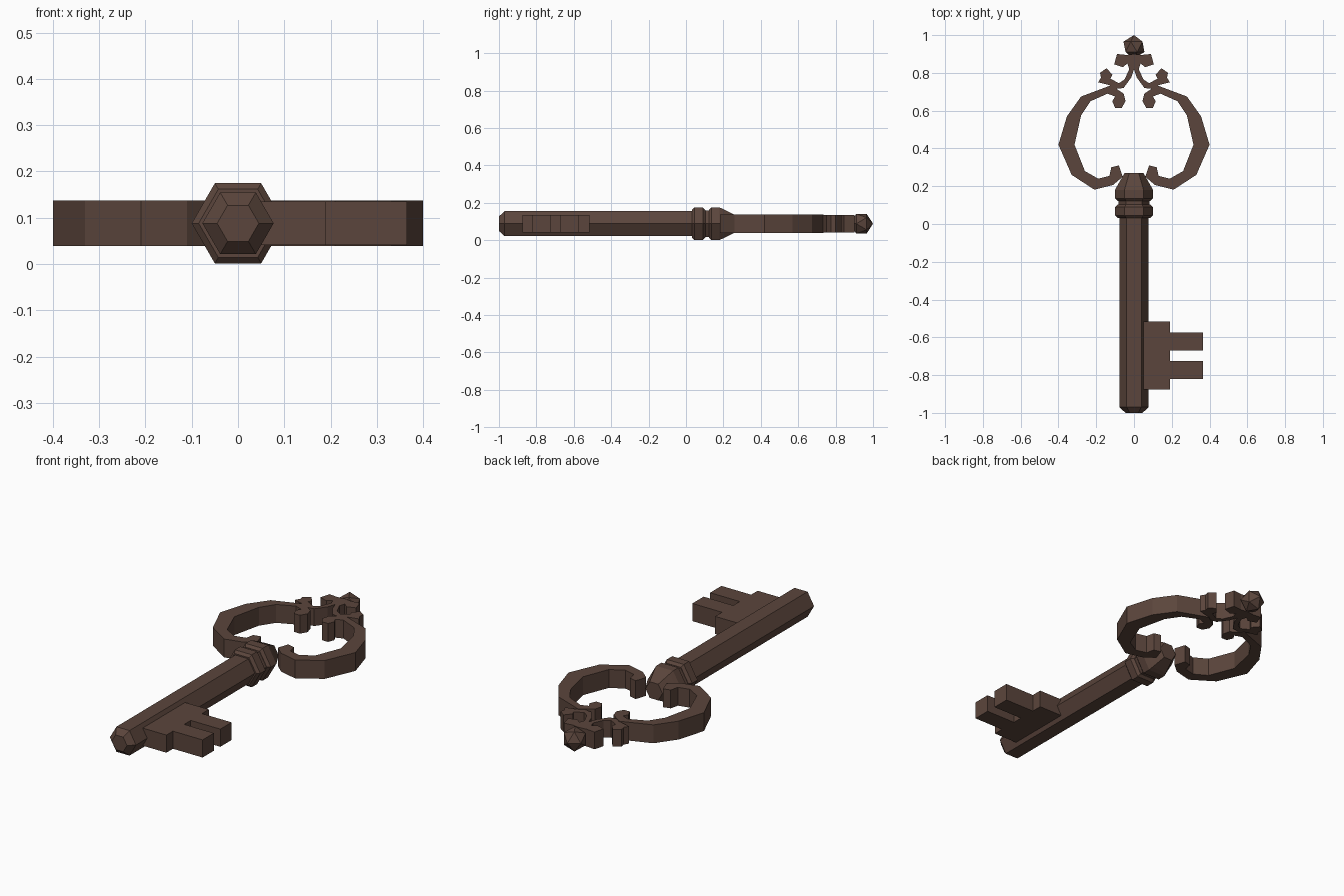
import bpy, bmesh, math
from mathutils import Matrix

if "Cube" in bpy.data.objects:
    bpy.data.objects.remove(bpy.data.objects["Cube"])

ZC = 0.088
mat = bpy.data.materials.new("aged_iron")
mat.diffuse_color = (0.105, 0.06, 0.045, 1)
mat.use_nodes = True
mat.node_tree.nodes["Principled BSDF"].inputs["Base Color"].default_value = mat.diffuse_color


def finish(name, bm):
    bmesh.ops.recalc_face_normals(bm, faces=bm.faces[:])
    me = bpy.data.meshes.new(name)
    bm.to_mesh(me)
    bm.free()
    me.materials.append(mat)
    ob = bpy.data.objects.new(name, me)
    bpy.context.collection.objects.link(ob)
    return ob


def hex_turning(name, profile):
    """Six-sided turning along y from (y, corner radius) pairs."""
    bm = bmesh.new()
    rings = [[bm.verts.new((r * math.cos(k * math.pi / 3), y,
                            ZC + r * math.sin(k * math.pi / 3)))
              for k in range(6)] for y, r in profile]
    for a, b in zip(rings, rings[1:]):
        for k in range(6):
            j = (k + 1) % 6
            bm.faces.new((a[k], a[j], b[j], b[k]))
    bm.faces.new(rings[0])
    bm.faces.new(rings[-1])
    return finish(name, bm)


def slab(name, outline, half, mirrored=False):
    """Flat outline extruded in z about the key's mid plane."""
    bm = bmesh.new()
    for s in ((1, -1) if mirrored else (1,)):
        face = bm.faces.new([bm.verts.new((s * x, y, ZC - half)) for x, y in outline])
        ext = bmesh.ops.extrude_face_region(bm, geom=[face])["geom"]
        bmesh.ops.translate(bm, vec=(0, 0, 2 * half),
                            verts=[v for v in ext if isinstance(v, bmesh.types.BMVert)])
    # extrude keeps the source face as the lower cap
    return finish(name, bm)


# Shaft with chamfered tip, collars and tapered head
hex_turning("shaft", [(-1.0, 0.045), (-0.97, 0.077), (0.15, 0.077)])
hex_turning("lower_collar", [(0.032, 0.085), (0.045, 0.1), (0.09, 0.1), (0.103, 0.085)])
hex_turning("neck", [(0.10, 0.083), (0.14, 0.083)])
hex_turning("upper_collar", [(0.122, 0.085), (0.135, 0.1), (0.18, 0.1),
                             (0.2, 0.09), (0.27, 0.05)])

# Bit: plate with two teeth
slab("bit", [(0.05, -0.875), (0.19, -0.875), (0.19, -0.82), (0.365, -0.82),
             (0.365, -0.725), (0.19, -0.725), (0.19, -0.67), (0.365, -0.67),
             (0.365, -0.575), (0.19, -0.575), (0.19, -0.517), (0.05, -0.517)], 0.047)

# Bow: two mirrored C-scrolls
slab("bow_ring", [(0.06, 0.25), (0.08, 0.31), (0.12, 0.30), (0.13, 0.255),
                  (0.19, 0.24), (0.26, 0.28), (0.315, 0.42), (0.28, 0.575),
                  (0.23, 0.65), (0.14, 0.69), (0.10, 0.675), (0.115, 0.65),
                  (0.10, 0.615), (0.065, 0.615), (0.045, 0.65), (0.055, 0.69),
                  (0.12, 0.735), (0.28, 0.675), (0.355, 0.57), (0.40, 0.42),
                  (0.33, 0.26), (0.21, 0.182), (0.11, 0.207)], 0.049, True)

# Crown: mirrored small scrolls above the bow
slab("crown_scroll", [(0.0, 0.90), (0.04, 0.895), (0.09, 0.90), (0.105, 0.845),
                      (0.06, 0.83), (0.035, 0.85), (0.025, 0.82), (0.05, 0.765),
                      (0.08, 0.745), (0.125, 0.77), (0.115, 0.79), (0.145, 0.825),
                      (0.18, 0.80), (0.175, 0.775), (0.19, 0.75), (0.13, 0.735),
                      (0.10, 0.715), (0.055, 0.72), (0.015, 0.775), (0.0, 0.82)],
     0.046, True)

# Finial ball
bm = bmesh.new()
bmesh.ops.create_icosphere(bm, subdivisions=1, radius=0.062,
                           matrix=Matrix.Translation((0, 0.938, ZC)) @ Matrix.Rotation(math.pi / 2, 4, 'X'))
finish("finial", bm)
